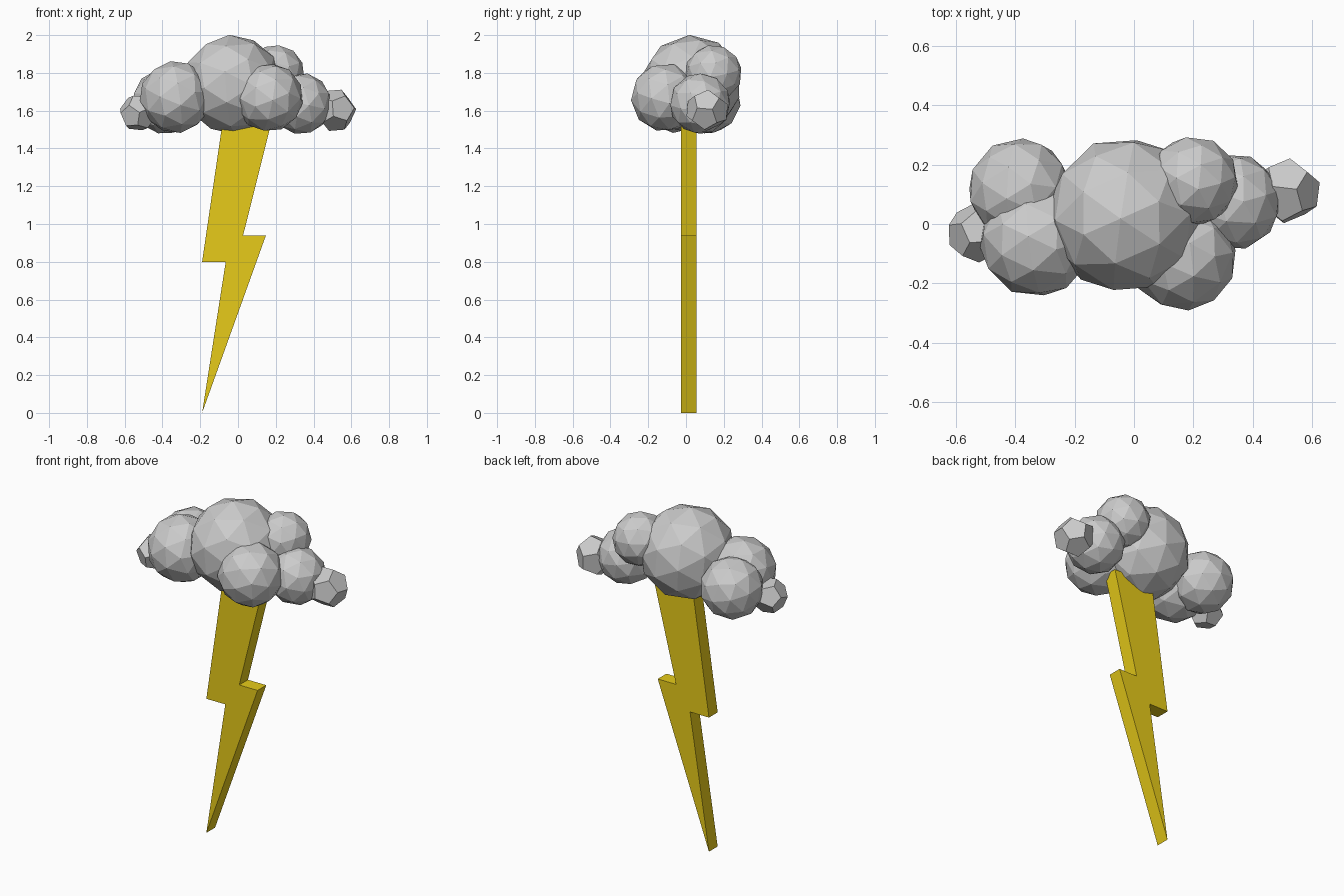
import bpy, bmesh, random
from mathutils import Vector, Euler

if "Cube" in bpy.data.objects:
    bpy.data.objects.remove(bpy.data.objects["Cube"])

random.seed(4)


def add_object(name, bm):
    bmesh.ops.recalc_face_normals(bm, faces=bm.faces)
    mesh = bpy.data.meshes.new(name)
    bm.to_mesh(mesh)
    bm.free()
    obj = bpy.data.objects.new(name, mesh)
    bpy.context.collection.objects.link(obj)
    return obj


def dodecahedron(bm, radius):
    g = (1 + 5 ** 0.5) / 2
    s = (-1, 1)
    pts = [(x, y, z) for x in s for y in s for z in s]
    for a in s:
        for b in s:
            pts += [(0, a / g, b * g), (a / g, b * g, 0), (b * g, 0, a / g)]
    verts = [bm.verts.new(Vector(p).normalized() * radius) for p in pts]
    bmesh.ops.convex_hull(bm, input=verts)
    bmesh.ops.dissolve_limit(bm, angle_limit=0.02, verts=bm.verts, edges=bm.edges)


def puff(name, center, radius, small=False):
    bm = bmesh.new()
    if small:
        dodecahedron(bm, radius)
    else:
        bmesh.ops.create_icosphere(bm, subdivisions=2, radius=radius)
    obj = add_object(name, bm)
    obj.location = center
    obj.rotation_euler = Euler([random.uniform(0, 6.28) for _ in range(3)])


# Cloud: overlapping faceted puffs
puff("cloud_main", (-0.03, 0.03, 1.738), 0.264)
puff("cloud_front_left", (-0.33, -0.055, 1.672), 0.192)
puff("cloud_back_left", (-0.385, 0.115, 1.65), 0.175)
puff("cloud_front_right", (0.163, -0.11, 1.67), 0.183)
puff("cloud_back_right", (0.2, 0.145, 1.797), 0.152)
puff("cloud_right", (0.335, 0.075, 1.637), 0.163)
puff("cloud_far_left", (-0.53, -0.03, 1.588), 0.1, small=True)
puff("cloud_far_right", (0.515, 0.112, 1.602), 0.114, small=True)

# Lightning bolt: zigzag profile extruded in depth
profile = [(-0.08, 1.55), (-0.19, 0.80), (-0.065, 0.80), (-0.19, 0.0),
           (0.148, 0.94), (0.027, 0.94), (0.18, 1.55)]
bm = bmesh.new()
face = bm.faces.new([bm.verts.new((x, -0.027, z)) for x, z in profile])
ext = bmesh.ops.extrude_face_region(bm, geom=[face], use_keep_orig=True)
moved = [e for e in ext["geom"] if isinstance(e, bmesh.types.BMVert)]
bmesh.ops.translate(bm, verts=moved, vec=(0, 0.082, 0))
bolt = add_object("lightning_bolt", bm)
yellow = bpy.data.materials.new("bolt_yellow")
yellow.diffuse_color = (0.80, 0.60, 0.01, 1)
yellow.use_nodes = True
yellow.node_tree.nodes["Principled BSDF"].inputs["Base Color"].default_value = yellow.diffuse_color
bolt.data.materials.append(yellow)
